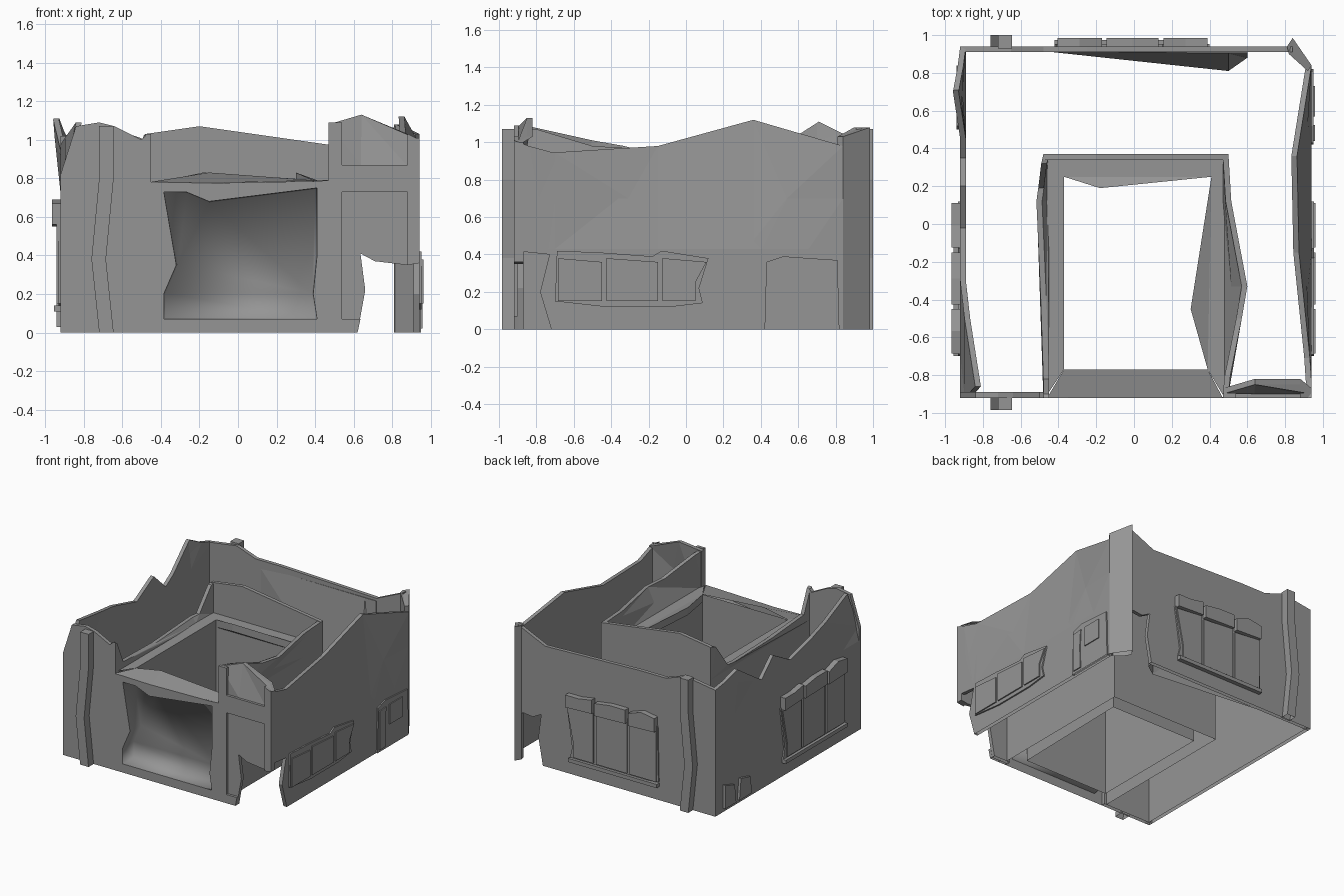
import bpy, bmesh
from mathutils import Vector

if "Cube" in bpy.data.objects:
    bpy.data.objects.remove(bpy.data.objects["Cube"])

mat = bpy.data.materials.new("weathered grey")
mat.diffuse_color = (0.30, 0.30, 0.30, 1)
mat.use_nodes = True
mat.node_tree.nodes["Principled BSDF"].inputs["Base Color"].default_value = mat.diffuse_color


def finish(name, bm, smooth=False):
    for f in bm.faces:
        f.smooth = smooth
    me = bpy.data.meshes.new(name)
    bm.to_mesh(me)
    bm.free()
    me.materials.append(mat)
    bpy.context.collection.objects.link(bpy.data.objects.new(name, me))


def prism(name, axis, pts, a, b, cuts=(), move=None):
    """Extrude a 2D outline along an axis; optional cuts (axis, value) and a deform rule.
    Faces resting on the ground are left open."""
    def place(p, d):
        u, v = p
        return {"x": (d, u, v), "y": (u, d, v), "z": (u, v, d)}[axis]
    bm = bmesh.new()
    lo = [bm.verts.new(place(p, a)) for p in pts]
    hi = [bm.verts.new(place(p, b)) for p in pts]
    n = len(pts)
    bm.faces.new(lo)
    bm.faces.new(hi[::-1])
    for i in range(n):
        j = (i + 1) % n
        bm.faces.new((lo[i], hi[i], hi[j], lo[j]))
    bm.normal_update()
    bmesh.ops.triangulate(bm, faces=bm.faces[:], ngon_method="EAR_CLIP")
    for k, val in cuts:
        no = Vector((k == "x", k == "y", k == "z"))
        bmesh.ops.bisect_plane(bm, geom=bm.verts[:] + bm.edges[:] + bm.faces[:],
                               plane_co=no * val, plane_no=no)
    if move:
        for v in bm.verts:
            v.co = Vector(move(*v.co))
    bm.normal_update()
    bmesh.ops.triangulate(bm, faces=bm.faces[:])
    bmesh.ops.recalc_face_normals(bm, faces=bm.faces[:])
    ground = [f for f in bm.faces if all(v.co.z < 0.001 for v in f.verts)]
    bmesh.ops.delete(bm, geom=ground, context="FACES")
    finish(name, bm)


def band(name, ring_a, ring_b, closed=True, cap=False, smooth=False):
    """Single skin joining two point rows; optional cap on the second row."""
    bm = bmesh.new()
    a = [bm.verts.new(p) for p in ring_a]
    b = [bm.verts.new(p) for p in ring_b]
    n = len(a)
    for i in range(n if closed else n - 1):
        j = (i + 1) % n
        bm.faces.new((a[i], a[j], b[j], b[i]))
    if cap:
        bm.faces.new(b)
    bm.normal_update()
    finish(name, bm, smooth)


def rect(u0, u1, v0, v1):
    return [(u0, v0), (u1, v0), (u1, v1), (u0, v1)]


def interp(x, table):
    """Piecewise linear lookup."""
    if x <= table[0][0]:
        return table[0][1]
    for (x0, y0), (x1, y1) in zip(table, table[1:]):
        if x <= x1:
            return y0 + (y1 - y0) * (x - x0) / (x1 - x0)
    return table[-1][1]


def lean(table, z0=0.4, z1=1.05):
    """Push the upper part of an x-facing wall sideways, by an amount set along y."""
    def f(x, y, z):
        t = max(0, min(1.1, (z - z0) / (z1 - z0)))
        return (x + interp(y, table) * t, y, z)
    return f


# --- outer walls with broken tops ---
prism("front_wall_left", "y",
      [(-0.92, 0), (-0.46, 0), (-0.46, 0.78), (-0.48, 1.02), (-0.50, 1.0), (-0.64, 1.07),
       (-0.72, 1.09), (-0.84, 1.07), (-0.92, 0.82)], -0.92, -0.89)
prism("front_wall_right_foot", "y",
      [(0.47, 0), (0.62, 0), (0.66, 0.22), (0.635, 0.41), (0.47, 0.41)], -0.90, -0.87)
prism("front_wall_right_top", "y",
      [(0.47, 0.41), (0.635, 0.41), (0.71, 0.37), (0.88, 0.35), (0.94, 0.36), (0.94, 1.0),
       (0.88, 1.03), (0.64, 1.13), (0.47, 1.08)], -0.90, -0.87, cuts=[("z", 0.87)],
      move=lambda x, y, z: (x, y + (0.05 if z > 0.9 and 0.6 < x < 0.9 else 0), z))
prism("back_wall_foot", "y",
      [(-0.92, 0), (0.62, 0), (0.66, 0.22), (0.635, 0.41), (-0.92, 0.41)], 0.91, 0.94)
prism("back_wall_top", "y",
      [(-0.92, 0.41), (0.635, 0.41), (0.71, 0.37), (0.79, 0.38), (0.84, 0.36), (0.84, 1.08),
       (0.80, 1.06), (0.60, 0.97), (-0.25, 1.0), (-0.48, 1.0), (-0.65, 1.06), (-0.92, 1.02)],
      0.91, 0.94)
prism("right_wall", "x",
      [(-0.72, 0), (0.84, 0), (0.84, 0.98), (0.36, 1.12), (-0.15, 0.98), (-0.71, 0.945),
       (-0.84, 0.98), (-0.92, 1.01), (-0.92, 0.42), (-0.73, 0.40), (-0.78, 0.20)], 0.91, 0.94,
      cuts=[("z", 0.43), ("z", 0.7), ("y", -0.7), ("y", -0.15), ("y", 0.36)],
      move=lean([(-0.8, 0), (-0.15, -0.075), (0.36, -0.07), (0.84, 0)], 0.43))
prism("left_wall", "x",
      [(-0.92, 0), (0.94, 0), (0.94, 1.02), (0.83, 1.05), (0.71, 1.11), (0.35, 0.88),
       (0.20, 1.02), (-0.02, 0.90), (-0.33, 0.98), (-0.50, 1.01), (-0.86, 1.09), (-0.92, 0.82)],
      -0.92, -0.89, cuts=[("z", 0.72), ("y", -0.3), ("y", 0.45), ("y", 0.7)],
      move=lean([(-0.92, 0.08), (-0.3, 0), (0.45, 0), (0.7, -0.035), (0.92, 0)], 0.72))
# cracked back right corner post, and the bulging inner foot of the back wall
prism("corner_post", "z", [(0.81, 0.94), (0.84, 0.985), (0.94, 0.84), (0.92, 0.81), (0.82, 0.90)],
      0, 1.03, move=lambda x, y, z: (x, y, z + (0.05 if z > 0.5 and x < 0.9 else 0)))
prism("back_wall_bulge", "z", [(-0.45, 0.912), (0.50, 0.81), (0.60, 0.88), (0.60, 0.912)], 0, 0.95,
      move=lambda x, y, z: (x, y if z < 0.5 else 0.905 + (y > 0.9) * 0.007, z))

# --- raised frame around the two front panels on the right ---
prism("panel_frame_left", "y", rect(0.47, 0.54, 0, 1.09), -0.92, -0.895)
prism("panel_frame_right", "y", [(0.88, 0.35), (0.94, 0.36), (0.94, 1.0), (0.88, 1.03)],
      -0.92, -0.895)
prism("panel_frame_middle", "y", rect(0.54, 0.88, 0.73, 0.87), -0.92, -0.895)
prism("panel_frame_bottom", "y", [(0.54, 0), (0.62, 0), (0.635, 0.07), (0.54, 0.07)],
      -0.92, -0.895)

# --- shop front: thin face plates around a smooth recess ---
F, M, B = -0.92, -0.915, -0.77
prism("shop_jamb_left", "y", [(-0.46, 0), (-0.385, 0), (-0.385, 0.20), (-0.32, 0.35),
                              (-0.385, 0.73), (-0.385, 0.78), (-0.46, 0.78)], F, M)
prism("shop_jamb_right", "y", [(0.41, 0), (0.47, 0), (0.47, 0.79), (0.41, 0.785), (0.41, 0.40),
                               (0.39, 0.20), (0.41, 0.07)], F, M)
prism("shop_lintel", "y", [(-0.385, 0.73), (-0.27, 0.73), (-0.15, 0.68), (0.41, 0.75),
                           (0.41, 0.785), (-0.15, 0.775), (-0.385, 0.78)], F, M)
prism("shop_sill", "y", rect(-0.385, 0.41, 0, 0.07), F, M)
opening = [(-0.385, 0.07), (0.41, 0.07), (0.39, 0.20), (0.41, 0.40), (0.41, 0.75),
           (-0.15, 0.68), (-0.27, 0.73), (-0.385, 0.73), (-0.32, 0.35), (-0.385, 0.20)]
band("shop_recess", [(x, F, z) for x, z in opening],
     [(0.01 + (x - 0.01) * 0.98, -0.79, 0.4 + (z - 0.4) * 0.98) for x, z in opening],
     cap=True, smooth=True)

# --- inner room: hollow lower walls round an open shaft, ledge on top ---
L = 0.79
shaft = [(-0.37, B), (0.39, B), (0.41, 0.25), (-0.37, 0.25)]
band("room_shaft", [(x, y, 0) for x, y in shaft], [(x, y, L) for x, y in shaft])
skin = [(-0.48, -0.89), (-0.48, 0.37), (0.50, 0.37), (0.50, -0.87)]
band("room_outer_skin", [(x, y, 0) for x, y in skin], [(x, y, L) for x, y in skin], closed=False)
band("ledge_sides", [(-0.37, B, L), (-0.37, 0.25, L), (0.41, 0.25, L), (0.39, B, L)],
     [(-0.47, F, L), (-0.47, 0.36, L), (0.49, 0.36, L), (0.48, F, L)], closed=False)
band("ledge_front", [(-0.46, F, 0.78), (-0.15, F, 0.775), (0.47, F, 0.79)],
     [(-0.37, B, L), (-0.15, B, 0.83), (0.39, B, L)], closed=False, smooth=True)
prism("ledge_tip_back", "z", [(-0.37, 0.25), (0.41, 0.25), (-0.18, 0.19)], 0.73, L,
      move=lambda x, y, z: (x, y, z + (0.04 if y < 0.2 else 0)))
prism("ledge_tip_right", "z", [(0.41, 0.25), (0.30, -0.45), (0.39, B)], 0.73, L,
      move=lambda x, y, z: (x, y, z + (0.04 if x < 0.35 else 0)))
prism("room_wall_left", "x",
      [(-0.92, 0.77), (0.37, 0.77), (0.37, 1.03), (0.32, 1.02), (0.19, 0.83), (-0.40, 0.82),
       (-0.82, 0.84), (-0.90, 1.02), (-0.92, 1.03)], -0.48, -0.45, cuts=[("y", 0.12)],
      move=lean([(-0.8, 0), (0.12, -0.05), (0.37, 0)], 0.77, 0.85))
prism("room_wall_right", "x",
      [(-0.90, 0.77), (0.37, 0.77), (0.37, 0.97), (-0.33, 0.97), (-0.50, 0.98), (-0.80, 1.07),
       (-0.90, 1.08)], 0.47, 0.50, cuts=[("y", -0.33), ("y", 0.12)],
      move=lean([(-0.85, 0), (-0.33, 0.10), (0.2, 0)], 0.77, 0.97))
prism("room_wall_back", "y",
      [(-0.48, 0.77), (0.50, 0.77), (0.50, 0.97), (-0.20, 1.07), (-0.48, 1.03)], 0.34, 0.37)


# --- crooked pilasters on the front and back ---
def pilaster(name, y0, y1):
    left = [(-0.72, 0), (-0.76, 0.38), (-0.72, 0.80), (-0.72, 1.07)]
    prism(name, "y", left + [(x + 0.075, z) for x, z in reversed(left)], y0, y1)


pilaster("front_pilaster", -0.985, -0.91)
pilaster("back_pilaster", 0.93, 1.0)


# --- triple windows: frame, panes and broken awnings ---
def windows(name, axis, u0, base, out, top, awning):
    w = 0.82
    d = lambda t: base + out * t
    cols = [u0, u0 + 0.26, u0 + 0.56, u0 + w]
    prism(name + "_backing", axis,
          [(u0, 0.15), (u0 + 0.27, 0.12), (u0 + 0.62, 0.12), (u0 + 0.79, 0.14),
           (u0 + 0.77, 0.22), (u0 + w, top - 0.04), (u0 + 0.57, top), (u0 + 0.52, top - 0.03),
           (u0 + 0.25, top - 0.01), (u0 + 0.01, top)], d(-0.01), d(0.012))
    for i in range(3):
        a, b = cols[i] + 0.015, cols[i + 1] - 0.01
        b2 = b - (0.06 if i == 2 else 0)
        prism(f"{name}_pane_{i + 1}", axis,
              [(a, 0.15), (b2, 0.15), (b2, 0.25), (b, top - 0.06), (a, top - 0.04)],
              d(0), d(0.022))
        if awning:
            prism(f"{name}_awning_{i + 1}", axis,
                  [(a, 0.56), (b, 0.55), (b, 0.65), ((a + b) / 2, 0.69 - 0.02 * i), (a, 0.67)],
                  d(0), d(0.045))
    if awning:
        prism(name + "_ledge", axis, rect(u0, u0 + w - 0.03, 0.11, 0.14), d(0), d(0.035))


windows("right_window", "x", -0.70, 0.94, 1, 0.42, False)
windows("left_window", "x", -0.70, -0.92, -1, 0.60, True)
windows("back_window", "y", -0.42, 0.94, 1, 0.60, True)

# --- side door on the right; broken vent plates low on the left ---
prism("side_door", "x", [(0.42, 0), (0.82, 0), (0.81, 0.37), (0.66, 0.38), (0.52, 0.39),
                         (0.43, 0.36)], 0.93, 0.95)
prism("side_door_strip", "x", [(0.44, 0.02), (0.52, 0.02), (0.515, 0.2), (0.525, 0.34),
                               (0.44, 0.33)], 0.94, 0.958)
prism("side_door_pane", "x", rect(0.57, 0.73, 0.18, 0.34), 0.94, 0.958)
prism("left_vent_a", "x", [(0.50, 0.03), (0.66, 0.03), (0.64, 0.2), (0.52, 0.17)], -0.94, -0.91)
prism("left_vent_b", "x", [(0.70, 0.03), (0.84, 0.03), (0.84, 0.22), (0.72, 0.18)], -0.94, -0.91)
